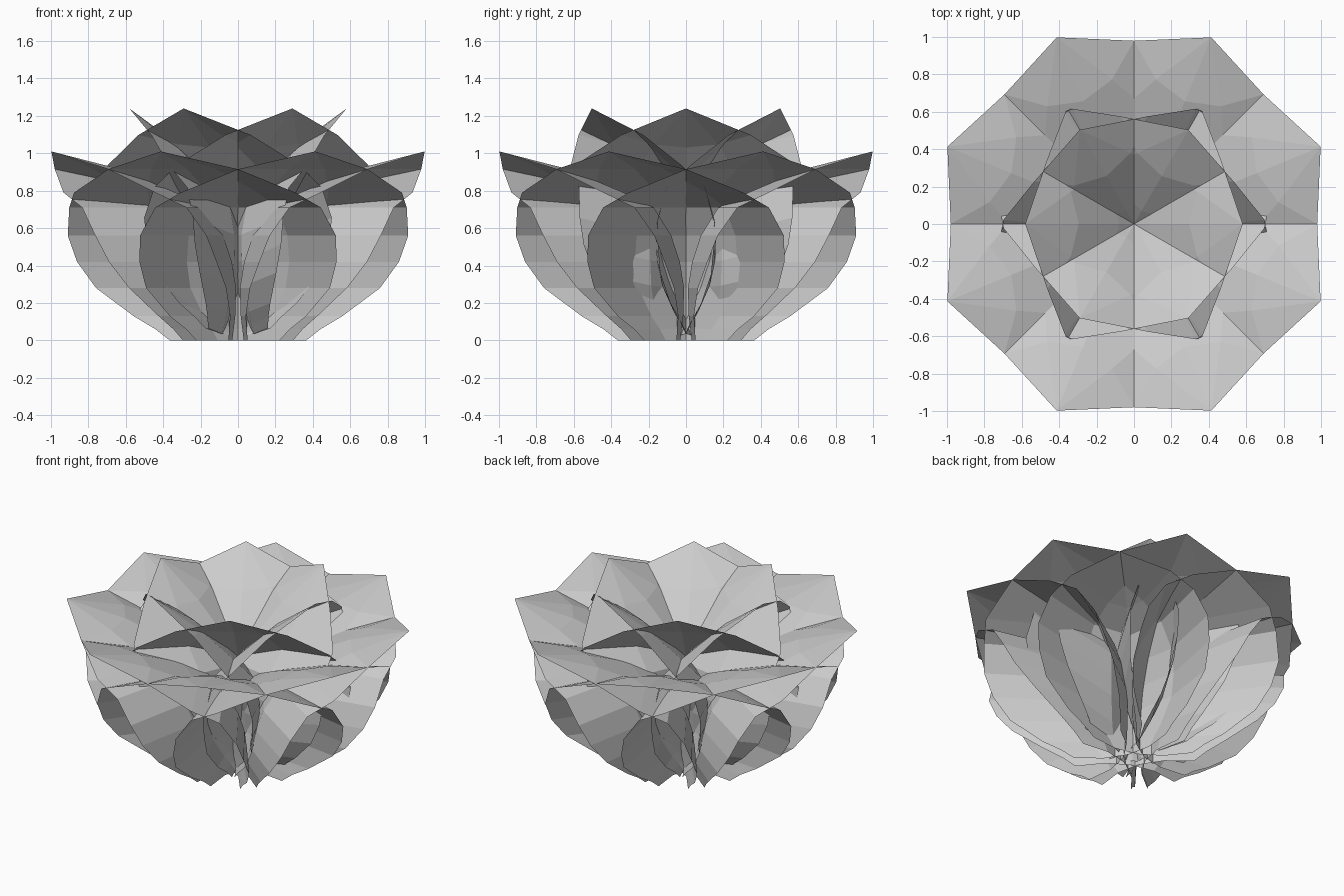
import bpy, bmesh, math
from mathutils import Matrix, Vector

if "Cube" in bpy.data.objects:
    bpy.data.objects.remove(bpy.data.objects["Cube"])

# Petal rows: half width, edge distance from axis, midrib distance from axis, height
ROWS = [(.318, .187, .07, 0), (.39, .213, .07, .06), (.50, .253, .075, .13),
        (.677, .35, .085, .28), (.751, .436, .11, .42), (.776, .505, .16, .56),
        (.728, .60, .25, .71), (.64, .745, .41, .79), (.375, .905, .71, .915)]
TIP = (1.08, 0, 1.01)
COLUMNS = (-1, -.5, 0, .5, 1)


def petal_ring(name, count, start, tilt, size):
    """Ring of petals whose sides curl outward; tilt lifts them toward upright."""
    for i in range(count):
        place = (Matrix.Rotation(start + i * math.tau / count, 4, 'Z')
                 @ Matrix.Rotation(-tilt, 4, 'Y') @ Matrix.Scale(size, 4))
        bm = bmesh.new()
        rows = [[bm.verts.new(place @ Vector((mid + (edge - mid) * c * c, c * w, z)))
                 for c in COLUMNS] for w, edge, mid, z in ROWS]
        for a, b in zip(rows, rows[1:]):
            for k in range(len(COLUMNS) - 1):
                bm.faces.new((a[k], a[k + 1], b[k + 1], b[k]))
        # pointed end
        tip = bm.verts.new(place @ Vector(TIP))
        for k in range(len(COLUMNS) - 1):
            bm.faces.new((rows[-1][k], rows[-1][k + 1], tip))
        mesh = bpy.data.meshes.new(name)
        bm.to_mesh(mesh)
        bm.free()
        bpy.context.collection.objects.link(
            bpy.data.objects.new(f"{name}_{i + 1}", mesh))


# Eight open outer petals and six upright inner petals
petal_ring("outer_petal", 8, math.radians(22.5), 0, 1)
petal_ring("inner_petal", 6, 0, math.radians(21.8), .926)
